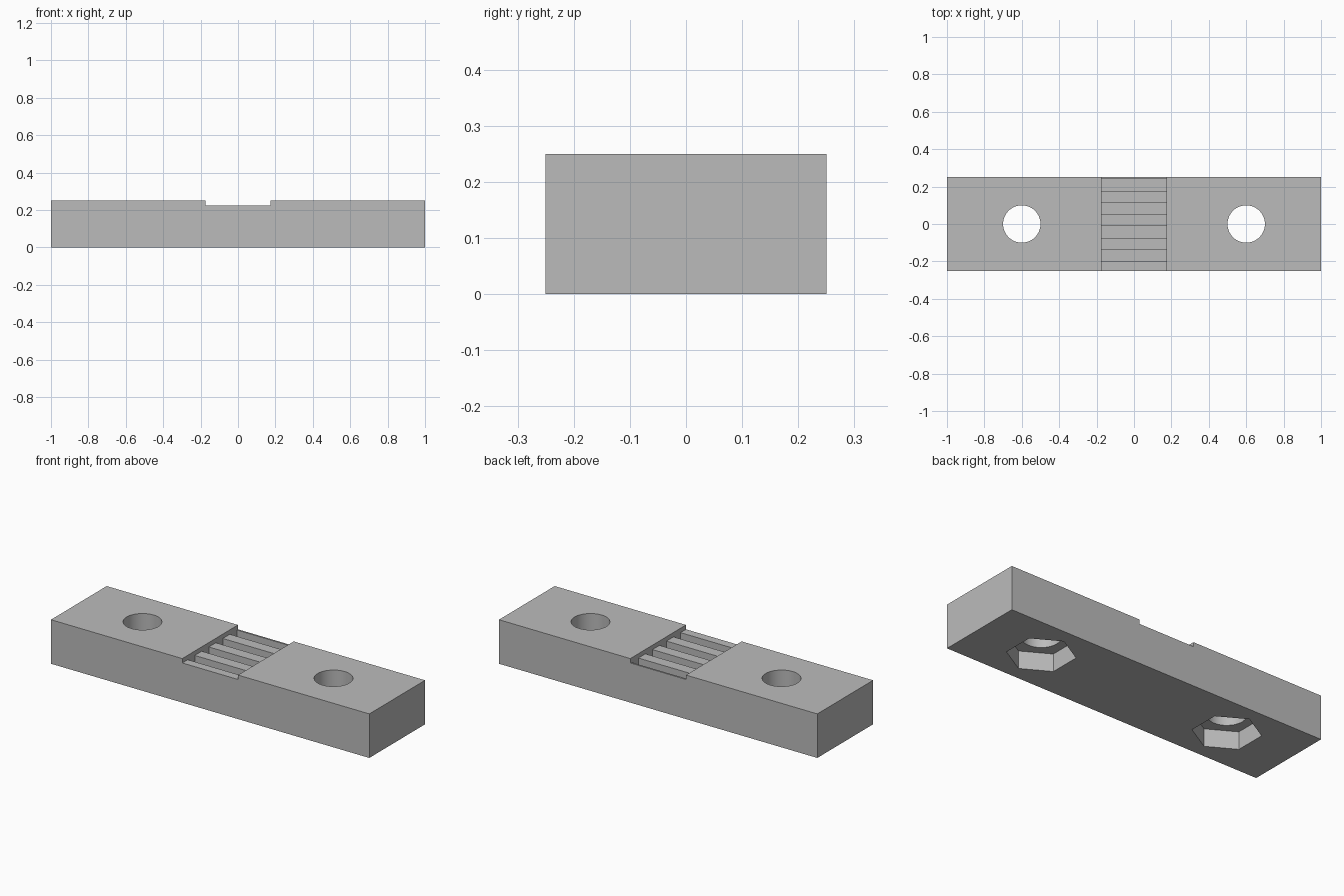
import bpy
import bmesh
import math

# Overall sizes
LENGTH, WIDTH, HEIGHT = 2.0, 0.5, 0.25
BOLT_X, BOLT_R = 0.6, 0.1
NUT_R, NUT_DEPTH = 0.175, 0.1
SLOT_HALF, SLOT_Z, GROOVE_Z = 0.175, 0.225, 0.175
GROOVE_W, GROOVE_START, GROOVES = 0.063, -0.201, 4
TOP = HEIGHT + 0.1

default = bpy.data.objects.get("Cube")
if default:
    bpy.data.objects.remove(default)

grey = bpy.data.materials.new("plain grey")
grey.use_nodes = True
colour = (0.5, 0.5, 0.5, 1)
grey.diffuse_color = colour
grey.node_tree.nodes["Principled BSDF"].inputs["Base Color"].default_value = colour


def prism(name, points, direction):
    """Extrude a closed outline along a direction."""
    bm = bmesh.new()
    face = bm.faces.new([bm.verts.new(p) for p in points])
    result = bmesh.ops.extrude_face_region(bm, geom=[face])
    moved = [v for v in result["geom"] if isinstance(v, bmesh.types.BMVert)]
    bmesh.ops.translate(bm, verts=moved, vec=direction)
    bmesh.ops.recalc_face_normals(bm, faces=bm.faces)
    mesh = bpy.data.meshes.new(name)
    bm.to_mesh(mesh)
    bm.free()
    mesh.materials.append(grey)
    obj = bpy.data.objects.new(name, mesh)
    bpy.context.collection.objects.link(obj)
    return obj


def ring(x, radius, sides, z, start=0.0):
    """Regular polygon outline around a bolt axis."""
    angles = [start + math.tau * i / sides for i in range(sides)]
    return [(x + radius * math.cos(a), radius * math.sin(a), z) for a in angles]


def cut(target, cutter):
    """Subtract the cutter from the target and discard it."""
    cutter.hide_render = True
    mod = target.modifiers.new("cut", "BOOLEAN")
    mod.operation = "DIFFERENCE"
    mod.solver = "EXACT"
    mod.object = cutter
    bpy.context.view_layer.objects.active = target
    bpy.ops.object.modifier_apply(modifier=mod.name)
    bpy.data.objects.remove(cutter)


# Clamp bar
hx, hy = LENGTH / 2, WIDTH / 2
bar = prism("clamp_bar", [(-hx, -hy, 0), (hx, -hy, 0), (hx, hy, 0), (-hx, hy, 0)],
            (0, 0, HEIGHT))

# Belt slot with square toothed floor
outline = [(-SLOT_HALF, -hy - 0.1, TOP), (-SLOT_HALF, -hy - 0.1, SLOT_Z)]
for i in range(GROOVES):
    y0 = GROOVE_START + 2 * GROOVE_W * i
    y1 = y0 + GROOVE_W
    outline += [(-SLOT_HALF, y, z) for y, z in
                ((y0, SLOT_Z), (y0, GROOVE_Z), (y1, GROOVE_Z), (y1, SLOT_Z))]
outline += [(-SLOT_HALF, hy + 0.1, SLOT_Z), (-SLOT_HALF, hy + 0.1, TOP)]
cut(bar, prism("slot_cutter", outline, (2 * SLOT_HALF, 0, 0)))

# Bolt holes and hexagonal nut pockets underneath
for side in (-1, 1):
    x = side * BOLT_X
    cut(bar, prism("bolt_cutter", ring(x, BOLT_R, 48, -0.1), (0, 0, TOP + 0.1)))
    cut(bar, prism("nut_cutter", ring(x, NUT_R, 6, -0.1, math.pi / 6),
                   (0, 0, NUT_DEPTH + 0.1)))

# Smooth round holes, crisp edges elsewhere
bpy.ops.object.select_all(action="DESELECT")
bar.select_set(True)
bpy.context.view_layer.objects.active = bar
bpy.ops.object.shade_smooth_by_angle(angle=math.radians(30))
